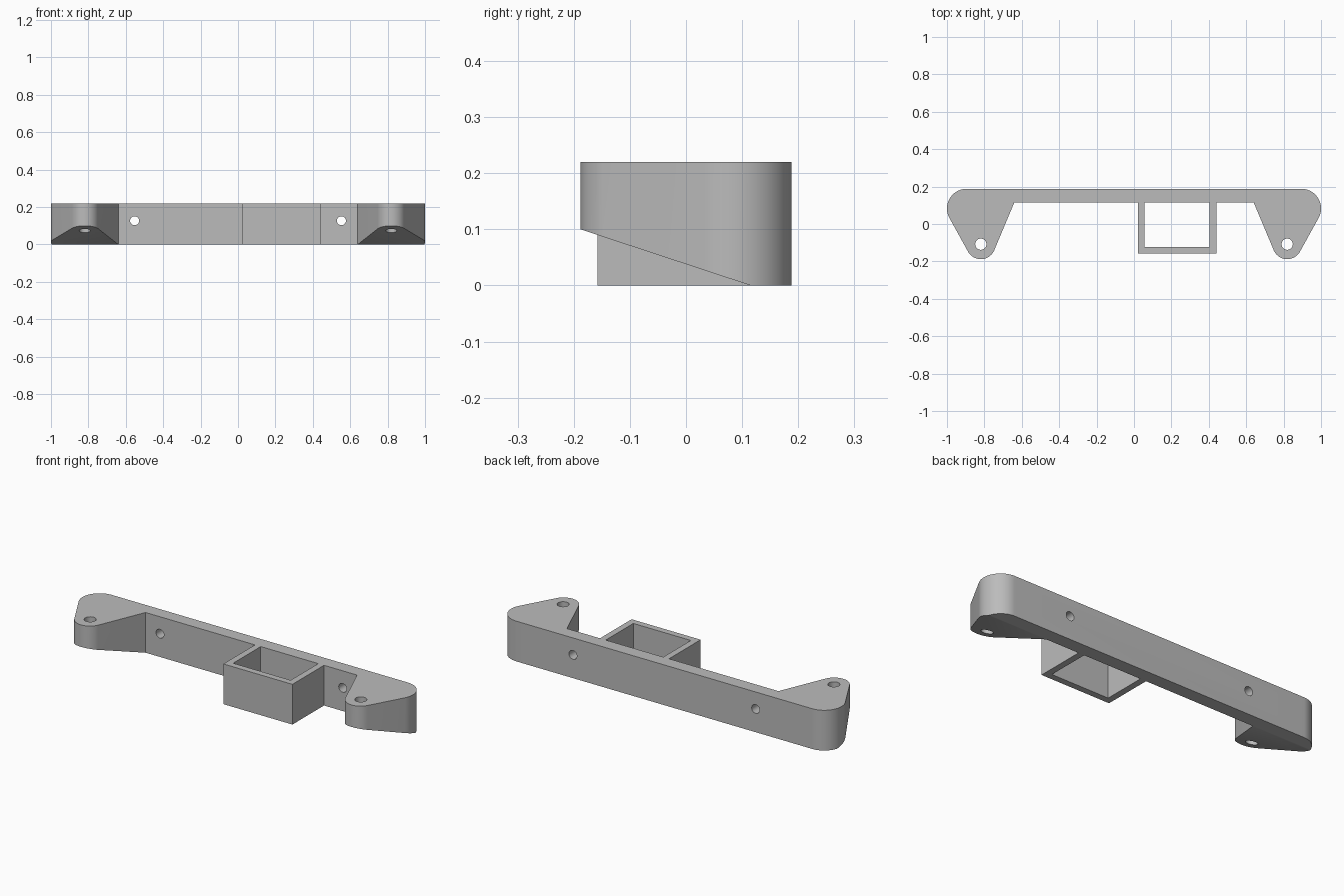
import bpy, bmesh
from math import cos, sin, acos, atan2, hypot, pi, radians
from mathutils import Matrix

if "Cube" in bpy.data.objects:
    bpy.data.objects.remove(bpy.data.objects["Cube"])

HEIGHT = 0.22
BEAM_FRONT = 0.115
BACK = 0.188

grey = bpy.data.materials.new("plain_grey")
grey.use_nodes = True
grey.diffuse_color = (0.5, 0.5, 0.5, 1)
grey.node_tree.nodes["Principled BSDF"].inputs["Base Color"].default_value = (0.5, 0.5, 0.5, 1)


def prism(name, outline, depth, matrix=Matrix()):
    """Extrude a flat outline along local z, then place it."""
    bm = bmesh.new()
    face = bm.faces.new([bm.verts.new((x, y, 0)) for x, y in outline])
    extruded = bmesh.ops.extrude_face_region(bm, geom=[face])["geom"]
    bmesh.ops.translate(bm, vec=(0, 0, depth),
                        verts=[v for v in extruded if isinstance(v, bmesh.types.BMVert)])
    bmesh.ops.recalc_face_normals(bm, faces=bm.faces)
    bm.transform(matrix)
    mesh = bpy.data.meshes.new(name)
    bm.to_mesh(mesh)
    bm.free()
    mesh.materials.append(grey)
    obj = bpy.data.objects.new(name, mesh)
    bpy.context.collection.objects.link(obj)
    return obj


def arc(centre, radius, start, end, steps):
    return [(centre[0] + radius * cos(start + (end - start) * i / steps),
             centre[1] + radius * sin(start + (end - start) * i / steps))
            for i in range(steps + 1)]


def circle(radius):
    return arc((0, 0), radius, 0, 2 * pi, 32)[:-1]


def cut(target, cutter):
    cutter.hide_render = True
    mod = target.modifiers.new("cut", "BOOLEAN")
    mod.operation = "DIFFERENCE"
    mod.solver = "EXACT"
    mod.object = cutter
    bpy.ops.object.select_all(action="DESELECT")
    bpy.context.view_layer.objects.active = target
    target.select_set(True)
    bpy.ops.object.modifier_apply(modifier=mod.name)
    bpy.data.objects.remove(cutter)


# Half outline: rounded back corner, tapering ear with rounded tip, inner corner
shoulder, shoulder_r = (0.895, 0.083), 0.105
tip, tip_r = (0.819, -0.11), 0.078
inner = (0.64, BEAM_FRONT)
dx, dy = tip[0] - shoulder[0], tip[1] - shoulder[1]
outer_angle = atan2(dy, dx) + acos((shoulder_r - tip_r) / hypot(dx, dy))
dx, dy = inner[0] - tip[0], inner[1] - tip[1]
inner_angle = atan2(dy, dx) + acos(tip_r / hypot(dx, dy)) - 2 * pi
half = (arc(shoulder, shoulder_r, pi / 2, outer_angle, 24)
        + arc(tip, tip_r, outer_angle, inner_angle, 24) + [inner])

# Crossbar with an ear at each end
bar = prism("crossbar_with_ears", half + [(-x, y) for x, y in reversed(half)], HEIGHT)

lay_back = Matrix.Rotation(pi / 2, 4, "X")
along_x = Matrix(((0, 0, 1, 0), (1, 0, 0, 0), (0, 1, 0, 0), (0, 0, 0, 1)))
slope = 0.1 / (BEAM_FRONT + BACK)
wedge = [(BEAM_FRONT, 0), (-0.3, slope * (BEAM_FRONT + 0.3)), (-0.3, -0.1), (BEAM_FRONT, -0.1)]

for side in (-1, 1):
    # Sloped underside of the ear
    cut(bar, prism("slope_cutter", wedge, 0.6,
                   Matrix.Translation((side * 0.85 - 0.3, 0, 0)) @ along_x))
    # Vertical hole in the ear
    cut(bar, prism("ear_hole_cutter", circle(0.03), 0.5,
                   Matrix.Translation((side * 0.819, -0.108, -0.1))))
    # Front to back screw hole in the bar
    cut(bar, prism("screw_hole_cutter", circle(0.024), 0.3,
                   Matrix.Translation((side * 0.553, 0.3, 0.127)) @ lay_back))

# Open square socket on the front, a U of thin walls
left, right, front, wall = 0.022, 0.44, -0.158, 0.035
socket = prism("square_socket", [
    (left, BEAM_FRONT), (left, front), (right, front), (right, BEAM_FRONT),
    (right - wall, BEAM_FRONT), (right - wall, front + wall),
    (left + wall, front + wall), (left + wall, BEAM_FRONT)], HEIGHT)

bpy.ops.object.select_all(action="DESELECT")
bpy.context.view_layer.objects.active = bar
bar.select_set(True)
bpy.ops.object.shade_smooth_by_angle(angle=radians(25))
